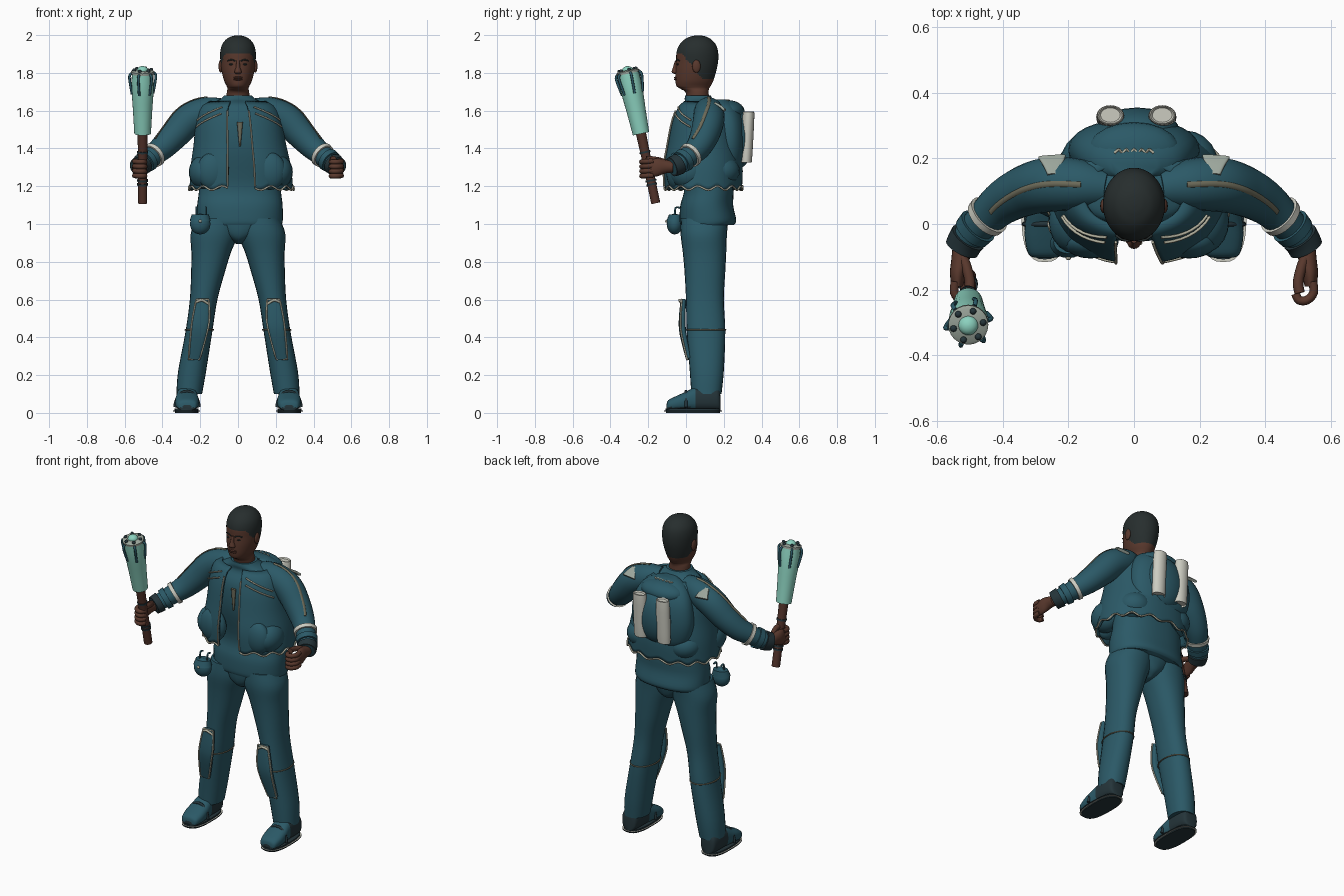
import bpy, bmesh
from math import sin, cos, pi, tau, copysign
from mathutils import Vector

if "Cube" in bpy.data.objects:
    bpy.data.objects.remove(bpy.data.objects["Cube"], do_unlink=True)


def material(name, *rgb):
    m = bpy.data.materials.new(name)
    m.use_nodes = True
    m.diffuse_color = (*rgb, 1)
    m.node_tree.nodes["Principled BSDF"].inputs["Base Color"].default_value = (*rgb, 1)
    return m


TEAL = material("teal cloth", .024, .1, .135)
DARK = material("dark leather", .018, .035, .042)
SKIN = material("brown skin", .1, .04, .026)
HAIR = material("black hair", .02, .027, .027)
CREAM = material("cream", .6, .6, .53)
TRIM = material("pale trim", .46, .45, .35)
OLIVE = material("olive stripe", .15, .145, .1)
GLOW = material("mint glow", .26, .64, .52)
WOOD = material("brown wood", .085, .033, .023)
METAL = material("grey metal", .33, .38, .33)


def build(name, verts, faces, mats, rule=None):
    me = bpy.data.meshes.new(name)
    me.from_pydata(verts, [], faces)
    bm = bmesh.new()
    bm.from_mesh(me)
    bmesh.ops.recalc_face_normals(bm, faces=bm.faces)
    bm.to_mesh(me)
    bm.free()
    for m in mats if isinstance(mats, tuple) else (mats,):
        me.materials.append(m)
    for f in me.polygons:
        f.use_smooth = True
        if rule:
            f.material_index = int(rule(f.center))
    me.set_sharp_from_angle(angle=.8)
    ob = bpy.data.objects.new(name, me)
    bpy.context.collection.objects.link(ob)
    return ob


def spline(rows, k):
    """Smooth curve through rows of numbers."""
    out = []
    for i in range(len(rows) - 1):
        a, b, c, d = (rows[min(max(j, 0), len(rows) - 1)] for j in range(i - 1, i + 3))
        for u in (j / k for j in range(k)):
            out.append(tuple(q + .5 * u * (r - p + u * (2*p - 5*q + 4*r - s + u * (3*(q - r) + s - p)))
                             for p, q, r, s in zip(a, b, c, d)))
    return out + [tuple(rows[-1])]


def sup(c, p):
    return copysign(abs(c) ** (2 / p), c)


def loft(name, rows, mats, frame="z", n=24, k=4, p=2, rule=None):
    """Skin oval rings (x, y, z, radius, radius) along an axis or a path."""
    rows = spline(rows, k)
    pts = [Vector(r[:3]) for r in rows]
    side, verts = None, []
    for i, r in enumerate(rows):
        if frame == "path":
            t = (pts[min(i + 1, len(pts) - 1)] - pts[max(i - 1, 0)]).normalized()
            side = side or Vector((1, 0, 0) if abs(t.x) < .5 else (0, 1, 0))
            side = (side - t * side.dot(t)).normalized()
            u, v = side, t.cross(side)
        else:
            u, v = Vector((1, 0, 0)), Vector((0, 1, 0) if frame == "z" else (0, 0, 1))
        for j in range(n):
            a = tau * j / n
            verts.append(pts[i] + u * r[3] * sup(cos(a), p) + v * r[4] * sup(sin(a), p))
    faces = [(i*n + j, i*n + (j+1) % n, (i+1)*n + (j+1) % n, (i+1)*n + j)
             for i in range(len(rows) - 1) for j in range(n)]
    faces += [tuple(range(n)), tuple(range(len(verts) - n, len(verts)))]
    return build(name, verts, faces, mats, rule)


def tube(name, pts, r, mat, flat=None, k=4, n=8):
    return loft(name, [(*q, r, flat or r) for q in pts], mat, "path", n, k)


def ball(name, c, r, mat):
    rows = [(c[0], c[1], c[2] - r[2] * cos(pi * i / 14), r[0] * sin(pi * i / 14) + 1e-4,
             r[1] * sin(pi * i / 14) + 1e-4) for i in range(15)]
    return loft(name, rows, mat, n=20, k=1)


def mx(rows, s):
    return [(s * r[0], *r[1:]) for r in rows]


# Head and neck, with the hair set by a sloping hairline
def hairline(c):
    return c.z > max(1.768, 1.905 - 1.2 * max(0, c.y + .025))


profile = [(1.6, 0, .13, .066), (1.69, 0, .12, .06), (1.716, -.03, .122, .056), (1.73, -.05, .13, .06),
           (1.76, -.056, .145, .074), (1.81, -.056, .16, .087), (1.86, -.052, .17, .093), (1.91, -.05, .17, .094),
           (1.95, -.034, .158, .084), (1.98, -.004, .13, .06), (1.994, .03, .1, .032), (1.998, .055, .075, .008)]
loft("head", [(0, (f + b) / 2, z, rx, (b - f) / 2) for z, f, b, rx in profile],
     (SKIN, HAIR), n=64, k=6, rule=hairline)
loft("nose", [(0, -.048, 1.865, .009, .01), (0, -.055, 1.83, .011, .014),
              (0, -.058, 1.805, .02, .018), (0, -.054, 1.795, .012, .01)], SKIN, n=16)
for z in (1.775, 1.766):
    ball("lip", (0, -.053, z), (.025, .01, .006), WOOD)
for s in (-1, 1):
    ball("ear", (s * .092, .055, 1.835), (.011, .022, .034), SKIN)
    ball("eye", (s * .035, -.043, 1.845), (.013, .006, .005), HAIR)
    tube("eyebrow", mx([(.014, -.051, 1.862), (.035, -.048, 1.87), (.055, -.035, 1.864)], s), .0035, HAIR)

# Shirt
loft("shirt", [(.01, .112, .995, .222, .14), (.01, .116, 1.02, .227, .15), (.01, .11, 1.1, .226, .14),
               (.01, .12, 1.2, .215, .13), (.005, .085, 1.4, .21, .135), (0, .08, 1.55, .2, .125),
               (0, .085, 1.625, .16, .09), (0, .068, 1.66, .095, .075), (0, .063, 1.68, .073, .068)],
     TEAL, n=40, p=2.3)
loft("neck_slit", [(.01, -.058, 1.41, .004, .008), (.01, -.058, 1.54, .016, .008)], OLIVE, n=12)

# Open vest with wavy hem
GAP = .23
VEST = spline([(1.17, .018, .09, .275, .205), (1.3, .015, .09, .266, .21), (1.42, .01, .09, .245, .19),
               (1.54, .004, .09, .228, .166), (1.62, 0, .09, .2, .134), (1.66, 0, .085, .13, .085)], 8)


def hem(a):
    return 1.19 + .011 * sin(14 * a)


def vest_point(a, z, out=0):
    i = max(j for j in range(len(VEST) - 1) if VEST[j][0] <= z)
    u = (z - VEST[i][0]) / (VEST[i + 1][0] - VEST[i][0])
    _, cx, cy, rx, ry = (p + u * (q - p) for p, q in zip(VEST[i], VEST[i + 1]))
    return Vector((cx + (rx + out) * sup(sin(a), 2.2), cy - (ry + out) * sup(cos(a), 2.2), z))


COLS, ROWS = 96, 20
angles = [GAP + (tau - 2 * GAP) * i / COLS for i in range(COLS + 1)]
w = COLS + 1
vest = build("vest", [vest_point(a, hem(a) + (1.65 - hem(a)) * j / ROWS) for j in range(ROWS + 1) for a in angles],
             [(j*w + i, j*w + i + 1, (j+1)*w + i + 1, (j+1)*w + i) for j in range(ROWS) for i in range(COLS)], TEAL)
solid = vest.modifiers.new("thickness", "SOLIDIFY")
solid.thickness = .012
tube("vest_hem_trim", [vest_point(a, hem(a), .004) for a in angles], .005, TRIM, k=1)
for s in (-1, 1):
    tube("vest_front_trim", [vest_point(s * GAP, 1.2 + .04 * i, .004) for i in range(11)], .0045, TRIM, k=1)
    for dz in (0, .035):
        tube("chest_flap_trim", [vest_point(s * (.38 + .12 * i), 1.62 - dz - .01 * i, .006) for i in range(8)],
             .0045, TRIM, k=1)
    ball("side_pocket", (.015 + s * .195, .01, 1.275), (.08, .1, .09), TEAL)
    ball("front_pocket", (.018 + s * .15, -.055, 1.28), (.085, .05, .1), TEAL)
    ball("back_pocket", (.015 + s * .14, .185, 1.28), (.1, .1, .085), TEAL)

# Backpack with two bedrolls
loft("backpack", [(0, .22, 1.27, .1, .05), (0, .22, 1.31, .17, .085), (0, .225, 1.42, .2, .095),
                  (0, .22, 1.54, .185, .09), (0, .2, 1.62, .14, .075), (0, .18, 1.66, .07, .04)], TEAL, n=32, p=2.2)
ball("backpack_pouch", (.01, .28, 1.45), (.13, .075, .155), TEAL)
ball("backpack_lid", (0, .225, 1.595), (.14, .085, .06), TEAL)
tube("backpack_lid_trim", [(.0075 * i, .222 + .006 * cos(2 * i), 1.656) for i in range(-8, 9)], .004, TRIM, k=2)
for x in (-.072, .086):
    loft("bedroll", [(x, .318, 1.335, .036, .026), (x, .319, 1.345, .042, .031),
                     (x, .331, 1.575, .042, .031), (x, .332, 1.588, .03, .022)], CREAM, n=20)

# Arms, cuffs, hands
ARM = spline([(.08, .11, 1.612, .055, .055), (.17, .12, 1.593, .078, .078), (.26, .12, 1.55, .083, .083),
              (.335, .1, 1.473, .077, .077), (.4, .065, 1.405, .067, .067), (.455, .015, 1.358, .056, .056),
              (.505, -.04, 1.318, .047, .047), (.525, -.075, 1.302, .043, .043)], 8)
stripe = []
for i in range(6, 34, 3):
    t = (Vector(ARM[i + 1][:3]) - Vector(ARM[i - 1][:3])).normalized()
    up = (Vector((0, 0, 1)) - t * t.z).normalized()
    stripe.append(Vector(ARM[i][:3]) + up * (ARM[i][3] + .001))
for s in (-1, 1):
    loft("sleeve", mx(ARM, s), TEAL, "path", k=1)
    for name, i, j, grow, mat in (("forearm_band", 38, 40, .009, CREAM), ("forearm_roll", 43, 46, .01, TEAL),
                                  ("cuff", 48, 56, .01, DARK)):
        loft(name, mx([(*r[:3], r[3] + grow, r[3] + grow) for r in ARM[i:j + 1]], s), mat, "path", k=1)
    tube("sleeve_stripe", mx(stripe, s), .009, OLIVE, .004)
    loft("shoulder_buckle", mx([(.25, .205, 1.602, .042, .008), (.247, .18, 1.624, .03, .008),
                                (.245, .15, 1.64, .018, .008)], s), METAL, "path", p=4)
    loft("palm", mx([(.525, -.07, 1.302, .028, .03), (.529, -.11, 1.304, .028, .036),
                     (.536, -.15, 1.3, .025, .047), (.538, -.19, 1.295, .018, .046)], s), SKIN, "y", n=20)
    for i in range(4):
        z = 1.333 - .025 * i
        tube("finger", mx([(.545, -.175, z), (.547, -.21, z - .002), (.527, -.232, z - .004),
                           (.503, -.232, z - .004), (.492, -.212, z - .004)], s), .0135, SKIN)
    tube("thumb", mx([(.522, -.1, 1.322), (.508, -.14, 1.336), (.5, -.18, 1.343), (.505, -.21, 1.345)], s),
         .016, SKIN)


# Torch along a tilted axis
def on_torch(z, r=0, a=0):
    return Vector((-.505 + r * cos(a), -.16 - .212 * (z - 1.11) + r * sin(a), z + .2 * r * sin(a)))


def turned(name, profile_rows, mat, k=3):
    return loft(name, [(*on_torch(z), r, r) for z, r in profile_rows], mat, "path", 24, k)


turned("torch_handle", [(1.11, .024), (1.3, .024), (1.49, .027)], WOOD)
for z in (1.205, 1.225, 1.375):
    turned("handle_ring", [(z, .029), (z + .01, .029)], DARK, 1)
turned("torch_glow", [(1.478, .044), (1.6, .051), (1.72, .059), (1.805, .056)], GLOW)
turned("torch_cap", [(1.796, .061), (1.808, .061), (1.814, .052)], METAL, 1)
ball("torch_dome", on_torch(1.812), (.03, .03, .024), GLOW)
for i in range(6):
    a = tau * i / 6 + .2
    tube("torch_strut", [on_torch(1.8, .06, a), on_torch(1.785, .071, a), on_torch(1.75, .068, a),
                         on_torch(1.69, .057, a)], .007, TEAL)
    ball("torch_stud", on_torch(1.815, .046, a), (.01, .01, .01), DARK)

# Trousers, knee pads, shoes
loft("trouser_seat", [(.01, .1, 1.03, .2, .13), (.008, .095, .96, .13, .118), (.006, .095, .92, .06, .1),
                      (.005, .095, .895, .015, .06)], TEAL)
for s in (-1, 1):
    loft("trouser_leg", mx([(.11, .1, 1.03, .11, .125), (.124, .094, .95, .126, .123), (.142, .098, .85, .105, .115),
                            (.158, .1, .75, .09, .108), (.182, .1, .6, .073, .1), (.207, .106, .43, .071, .102),
                            (.243, .11, .22, .074, .09), (.258, .108, .1, .068, .08)], s), TEAL, p=2.2)
    pad = spline([(.188, -.014, .6, .034, .014), (.196, -.02, .5, .045, .018),
                  (.208, -.016, .42, .043, .018), (.232, .014, .285, .03, .014)], 4)
    loft("knee_pad", mx(pad, s), TEAL, "path", k=1, p=3)
    edge = [(r[0] - r[3], r[1] - .009, r[2]) for r in pad] + [(r[0] + r[3], r[1] - .009, r[2]) for r in pad[::-1]]
    tube("knee_pad_trim", mx(edge + edge[:1], s), .005, TRIM, k=1)
    tube("knee_pad_top", mx([(.155, -.022, .575), (.19, -.034, .597), (.222, -.022, .585)], s), .007, TRIM)
    strap = [(.205 + .074 * cos(a), .104 + .106 * sin(a), .44) for a in (tau * i / 24 for i in range(25))]
    tube("knee_strap", mx(strap, s), .004, OLIVE, k=1)
    shoe = [(-.103, .03, .025), (-.094, .055, .05), (-.05, .078, .062), (0, .1, .062),
            (.05, .125, .056), (.12, .13, .056), (.17, .12, .048), (.182, .08, .03)]
    loft("shoe", mx([(.27, y, .012 + h / 2, rx, h / 2) for y, h, rx in shoe], s),
         (TEAL, DARK), "y", p=2.6, rule=lambda c: c.y > .05 or c.z < .03)
    tube("shoe_strap", mx([(.27 + .064 * cos(a), .0, .03 + .085 * sin(a))
                           for a in (pi * i / 12 for i in range(13))], s), .008, DARK, k=1)
    # Pale welt with a dark rim, showing around the sole from above and below
    for name, z0, z1, grow, mat in (("sole", 0, .007, -.009, DARK), ("welt", .007, .013, 0, (CREAM, DARK)),
                                    ("upper_sole", .013, .022, -.008, DARK)):
        loft(name, mx([(.272, .037, z, .071 + grow, .153 + grow) for z in (z0, z1)], s), mat, n=32, k=1, p=2.7,
             rule=lambda c: name == "welt" and abs(c.z - .01) < .001)

# Hip pouch
ball("hip_pouch", (-.2, -.06, 1.0), (.054, .042, .055), TEAL)
loft("pouch_flap", [(-.2, -.06, 1.015, .056, .044), (-.2, -.055, 1.05, .045, .035)], TEAL, n=20)
ball("pouch_button", (-.2, -.104, 1.015), (.008, .006, .008), TRIM)
for x in (-.22, -.17):
    tube("pouch_loop", [(x, -.06, 1.03), (x, -.055, 1.085), (x, -.03, 1.085)], .005, TEAL)
